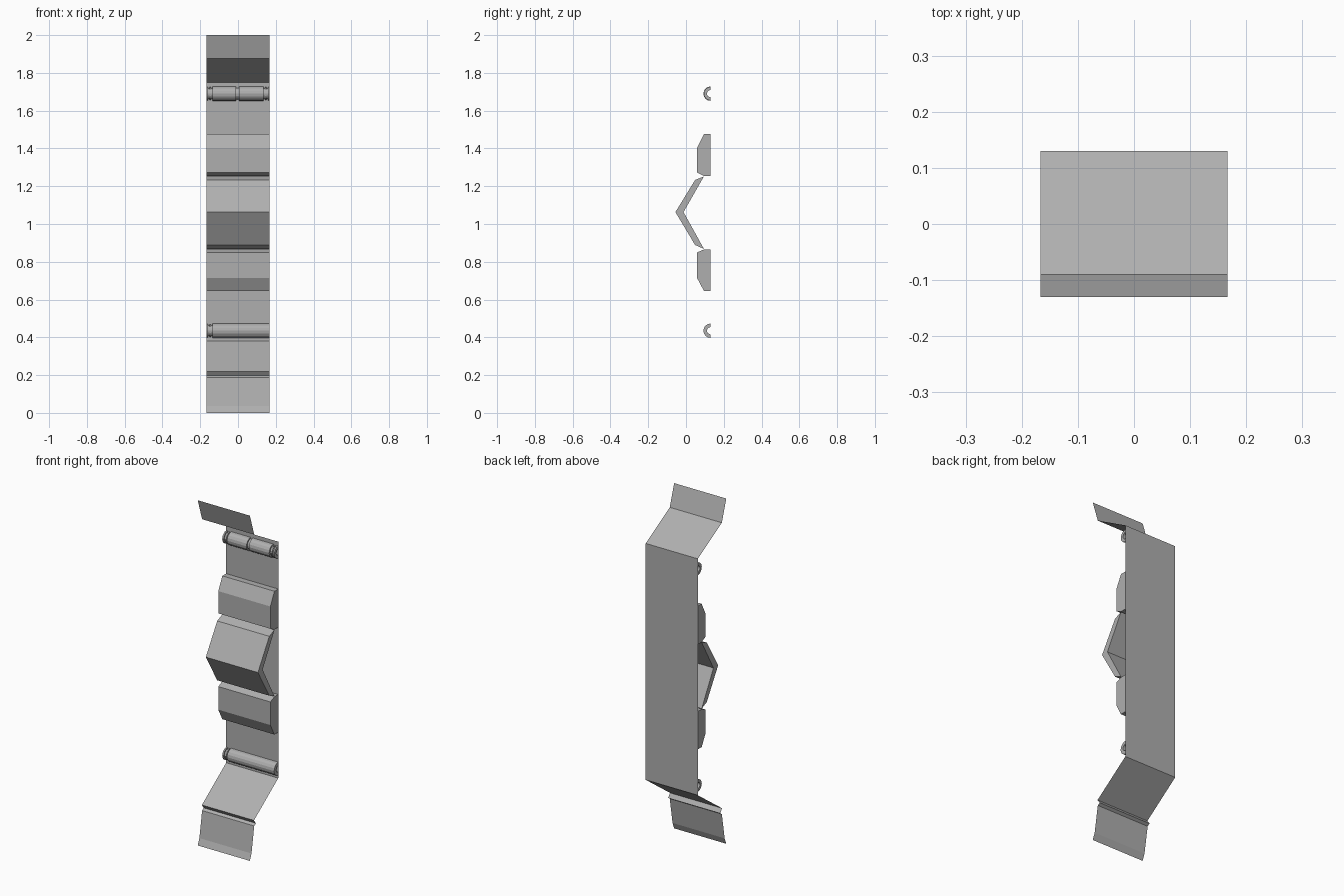
import bpy, bmesh, math

cube = bpy.data.objects.get("Cube")
if cube:
    bpy.data.objects.remove(cube, do_unlink=True)

grey = bpy.data.materials.new("plain_grey")
grey.use_nodes = True
grey.diffuse_color = (0.43, 0.43, 0.43, 1)
grey.node_tree.nodes["Principled BSDF"].inputs["Base Color"].default_value = (0.43, 0.43, 0.43, 1)

HALF = 0.167   # half width
BACK = 0.13    # y of the back plate


def finish(name, bm):
    mesh = bpy.data.meshes.new(name)
    bm.to_mesh(mesh)
    bm.free()
    mesh.materials.append(grey)
    obj = bpy.data.objects.new(name, mesh)
    bpy.context.collection.objects.link(obj)
    return obj


def add_sheet(bm, pts):
    """Open strip that follows a (y, z) profile across the whole width."""
    rows = [[bm.verts.new((x, y, z)) for x in (-HALF, HALF)] for y, z in pts]
    for a, b in zip(rows, rows[1:]):
        bm.faces.new((a[0], a[1], b[1], b[0]))


def add_prism(bm, pts, x0=-HALF, x1=HALF):
    """Closed (y, z) profile extruded from x0 to x1."""
    face = bm.faces.new([bm.verts.new((x0, y, z)) for y, z in pts])
    out = bmesh.ops.extrude_face_region(bm, geom=[face])
    moved = [v for v in out["geom"] if isinstance(v, bmesh.types.BMVert)]
    bmesh.ops.translate(bm, verts=moved, vec=(x1 - x0, 0, 0))
    bmesh.ops.recalc_face_normals(bm, faces=bm.faces[:])


def half_ring(z, radius, inner=0.019, sides=8):
    """Half tube section that opens onto the back plate."""
    pts = []
    for r, steps in ((radius, range(sides + 1)), (inner, range(sides, -1, -1))):
        for i in steps:
            a = math.pi * i / sides
            pts.append((BACK - r * math.sin(a), z + r * math.cos(a)))
    return pts


# Folded sheet: back plate, upper flap and lower flap
parts = {
    "back_plate": [(BACK, 0.38), (BACK, 1.75)],
    "upper_flap": [(BACK, 1.75), (-0.09, 1.875), (-0.13, 2.0)],
    "lower_flap": [(-0.13, 0), (-0.115, 0.037), (-0.09, 0.187),
                   (-0.075, 0.197), (-0.092, 0.22), (BACK, 0.38)],
}
for name, pts in parts.items():
    bm = bmesh.new()
    add_sheet(bm, pts)
    finish(name, bm)

# Chamfered pads above and below the middle
pads = {
    "upper_pad": [(BACK, 1.476), (0.095, 1.476), (0.058, 1.402),
                  (0.058, 1.273), (0.095, 1.254), (BACK, 1.254)],
    "lower_pad": [(BACK, 0.865), (0.095, 0.865), (0.058, 0.849),
                  (0.058, 0.715), (0.095, 0.646), (BACK, 0.646)],
    # Bent central bracket
    "centre_bracket": [(0.095, 1.252), (0.048, 1.233), (-0.056, 1.063),
                       (0.048, 0.889), (0.095, 0.868), (-0.013, 1.063)],
}
for name, pts in pads.items():
    bm = bmesh.new()
    add_prism(bm, pts)
    finish(name, bm)

# Half-round rollers with narrow necks and end collars: (x0, x1, radius)
END = [(-HALF, -0.158, 0.036), (-0.158, -0.15, 0.028),
       (-0.15, -0.143, 0.034), (-0.143, -0.135, 0.028)]
MIRRORED_END = [(-b, -a, r) for a, b, r in END]
rollers = {
    "upper_roller": (1.69, END + [(-0.135, -0.01, 0.038), (-0.01, 0.005, 0.03),
                                  (0.005, 0.135, 0.038)] + MIRRORED_END),
    "lower_roller": (0.435, END + [(-0.135, HALF, 0.038)]),
}
for name, (z, sections) in rollers.items():
    bm = bmesh.new()
    for x0, x1, r in sections:
        add_prism(bm, half_ring(z, r), x0, x1)
    finish(name, bm)

# Tiny rivet heads on the back, one row each side of both rollers
bm = bmesh.new()
for z, _ in rollers.values():
    for dz in (-0.035, 0.035):
        for x in (-0.15, -0.09, -0.03, 0.03, 0.09, 0.15):
            ring = [bm.verts.new((x + 0.002 * math.cos(a), BACK + 0.001, z + dz + 0.002 * math.sin(a)))
                    for a in (-math.tau * i / 6 for i in range(6))]
            bm.faces.new(ring)
finish("back_rivets", bm)
